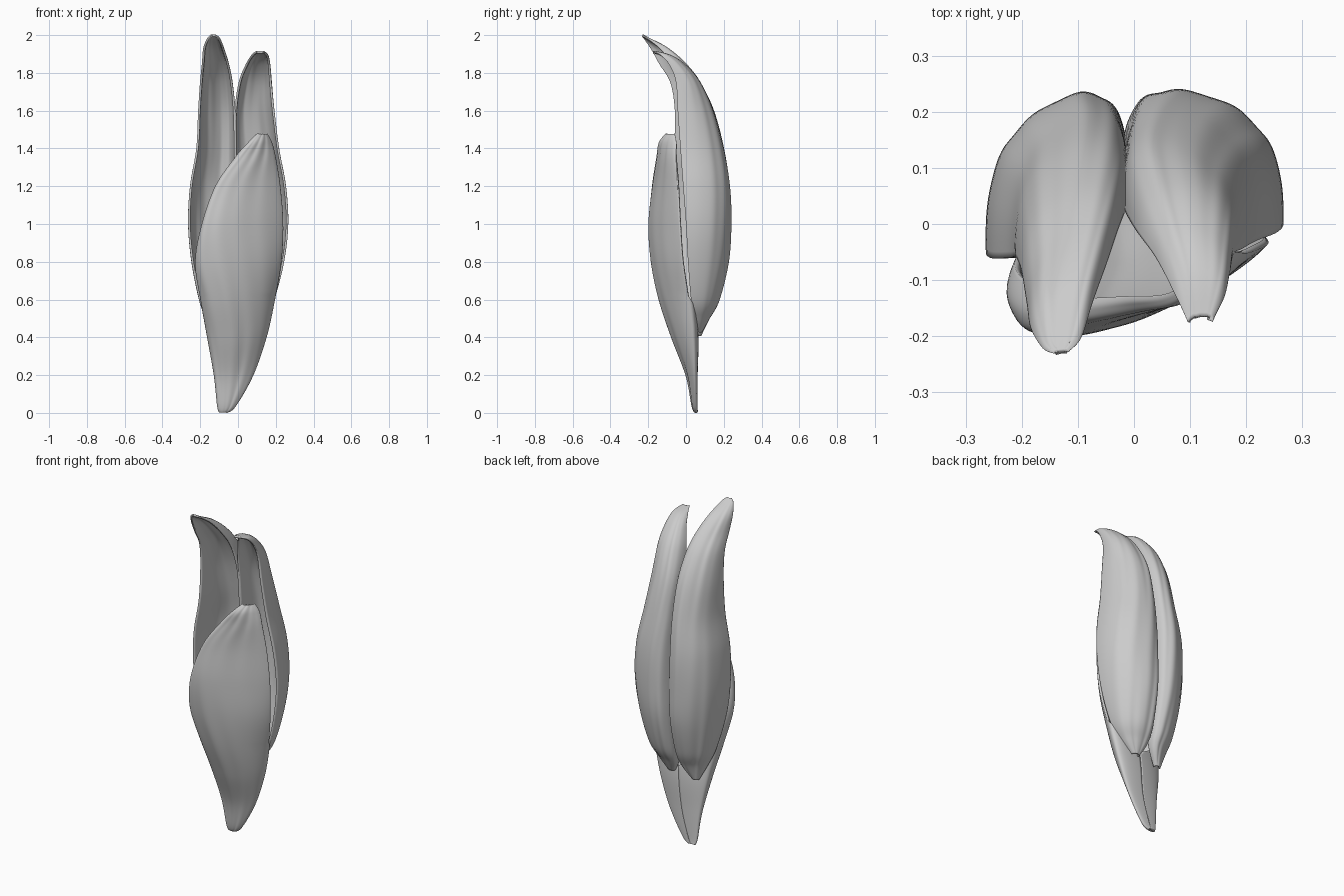
import bpy, math
from mathutils import Vector


def spline(rows, s):
    # Catmull-Rom through the section rows
    n = len(rows) - 1
    i = min(int(s), n - 1)
    t = s - i
    a, b, c, d = (rows[max(0, min(n, k))] for k in (i - 1, i, i + 1, i + 2))
    return [0.5 * (2 * q + (r - p) * t + (2 * p - 5 * q + 4 * r - u) * t * t
                   + (3 * q - p - 3 * r + u) * t ** 3) for p, q, r, u in zip(a, b, c, d)]


def power(v, e):
    return math.copysign(abs(v) ** e, v)


def petal(name, rows, wrap, square=1.0, ripple=0.004, nu=72, per=8):
    # each row: z, left rim xy, outermost bulge xy, right rim xy
    verts, faces = [], []
    nv = (len(rows) - 1) * per
    for j in range(nv + 1):
        z, lx, ly, bx, by, rx, ry = spline(rows, j / per)
        left, bulge, right = Vector((lx, ly)), Vector((bx, by)), Vector((rx, ry))
        mid, half = (left + right) / 2, (right - left) / 2
        out = bulge - mid
        fade = min(1, half.length / 0.1)
        for i in range(nu + 1):
            t = (2 * i / nu - 1) * math.radians(wrap(z))
            c = power(math.cos(t), square)
            k = c if c > 0 else 0.35 * c
            groove = ripple * fade * max(0, c) * math.sin(9 * t + 2.5 * z) * math.sin(3 * z + 2 * t)
            p = mid + half * power(math.sin(t), square) + out * k
            if out.length > 1e-4:
                p += out.normalized() * groove
            verts.append((p.x, p.y, z))
    w = nu + 1
    for j in range(nv):
        for i in range(nu):
            a = j * w + i
            faces.append((a, a + 1, a + w + 1, a + w))
    me = bpy.data.meshes.new(name)
    me.from_pydata(verts, [], faces)
    ob = bpy.data.objects.new(name, me)
    bpy.context.collection.objects.link(ob)
    mod = ob.modifiers.new("thickness", 'SOLIDIFY')
    mod.thickness, mod.offset = 0.012, 0
    bpy.ops.object.select_all(action='DESELECT')
    bpy.context.view_layer.objects.active = ob
    ob.select_set(True)
    bpy.ops.object.shade_smooth_by_angle(angle=math.radians(60))
    return ob


# front petal: closed at its base, opening into a cup that bulges to the left
petal("front_petal", [
    (0.005, -.095, .055, -.078, .048, -.06, .055),
    (.04, -.105, .05, -.065, .035, -.015, .05),
    (.2, -.12, .04, -.045, .005, .075, .045),
    (.4, -.155, .015, -.035, -.07, .145, .035),
    (.6, -.187, -.03, -.05, -.135, .19, .015),
    (.8, -.207, -.08, -.07, -.175, .225, -.015),
    (1.0, -.165, -.12, -.06, -.185, .235, -.03),
    (1.2, -.105, -.135, .0, -.16, .22, -.04),
    (1.35, -.01, -.13, .08, -.135, .195, -.05),
    (1.43, .06, -.125, .115, -.12, .175, -.05),
    (1.475, .105, -.1, .13, -.09, .15, -.06),
], lambda z: 90 + 90 * max(0, min(1, (0.62 - z) / 0.16)))

# taller left back petal with forward curled tip
petal("left_back_petal", [
    (.41, -.125, .06, -.11, .075, -.095, .06),
    (.5, -.165, .03, -.105, .11, -.045, .08),
    (.6, -.2, 0, -.12, .15, -.025, .09),
    (.8, -.24, -.035, -.135, .195, -.015, .09),
    (1.0, -.258, -.045, -.14, .21, -.015, .075),
    (1.2, -.248, -.055, -.135, .207, -.015, .06),
    (1.4, -.215, -.055, -.115, .18, -.015, .045),
    (1.6, -.205, -.055, -.11, .13, -.02, .03),
    (1.75, -.195, -.08, -.11, .06, -.035, -.01),
    (1.85, -.185, -.14, -.115, -.02, -.055, -.07),
    (1.93, -.178, -.185, -.125, -.11, -.08, -.14),
    (1.98, -.158, -.22, -.13, -.2, -.1, -.205),
    (1.998, -.14, -.23, -.13, -.228, -.12, -.228),
], lambda z: 92, 0.75)

# shorter right back petal with hooked tip
petal("right_back_petal", [
    (.43, .03, .065, .045, .08, .065, .065),
    (.5, -.005, .08, .06, .115, .125, .05),
    (.6, -.015, .09, .085, .165, .185, .03),
    (.8, -.015, .1, .11, .21, .238, .015),
    (1.0, -.015, .09, .125, .223, .26, .005),
    (1.2, -.015, .07, .12, .217, .248, -.01),
    (1.4, -.015, .05, .1, .185, .212, -.025),
    (1.6, -.012, .03, .09, .132, .187, -.04),
    (1.75, .01, -.01, .1, .065, .172, -.05),
    (1.84, .045, -.06, .11, -.01, .165, -.085),
    (1.89, .075, -.12, .12, -.085, .155, -.13),
    (1.91, .098, -.175, .12, -.165, .135, -.172),
], lambda z: 92, 0.75)
